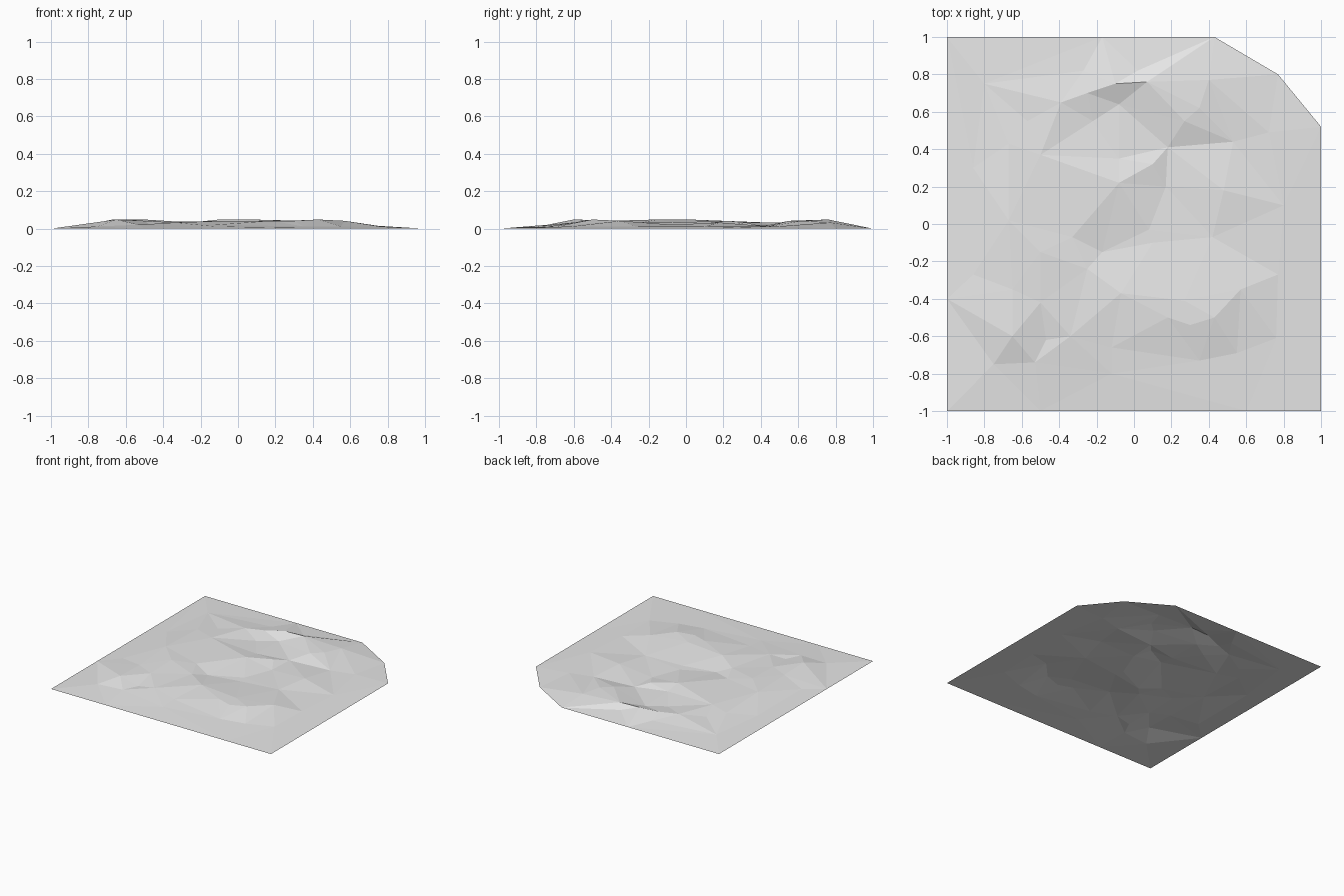
import bpy
import bmesh
from mathutils import Vector
from mathutils.geometry import delaunay_2d_cdt

default_cube = bpy.data.objects.get("Cube")
if default_cube:
    bpy.data.objects.remove(default_cube, do_unlink=True)


def make_material(name, colour):
    material = bpy.data.materials.new(name)
    material.use_nodes = True
    material.diffuse_color = colour
    material.node_tree.nodes["Principled BSDF"].inputs["Base Color"].default_value = colour
    return material


# Square border with a clipped back left corner, resting on the ground
border = [(-1, -1), (-.5, -1), (.6, -1), (1, -1), (1, -.25), (1, .52),
          (.77, .8), (.43, 1), (-.17, 1), (-1, 1), (-1, -.4)]

# Hill summits
summits = [(-.67, .02), (-.5, -.15), (-.65, -.6), (.43, -.5),
           (-.1, .75), (.07, .76)]

# Crests that run along the top of the slopes
crests = [(.18, -.5), (.3, -.54), (.27, -.41), (.57, -.35), (-.07, -.37),
          (-.65, -.35), (-.5, -.42), (-.08, .22), (.27, .55), (.35, .62)]

# Shoulders part way down
shoulders = [(-.25, -.24), (-.33, -.07), (.1, .32), (-.5, .37), (-.67, .43),
             (-.25, .7), (-.39, .65), (-.34, -.6), (.4, .77), (.48, .18)]

# Lower slopes
slopes = [(.42, -.07), (-.08, .35), (-.53, -.74), (-.12, -.66),
          (-.57, .55), (.02, .82), (-.47, -.62)]

# Valley floor and the feet of the hills
feet = [(.1, -.1), (-.17, -.15), (.08, -.03), (.17, .2), (.18, .41),
        (.53, .44), (.72, .49), (-.22, .55), (-.08, .64), (-.27, .82),
        (-.86, .3), (-.86, -.27), (-.8, .75), (-.75, -.75), (-.12, -.8),
        (.35, -.73), (.55, -.69), (.76, -.61), (.77, -.27), (.8, .1)]

# Each group of points shares one height
levels = [(border, 0), (summits, .049), (crests, .042), (shoulders, .033),
          (slopes, .021), (feet, .012)]
points = [Vector((x, y, height)) for group, height in levels for x, y in group]

# Triangulate the points into one open faceted sheet
flat_points = [point.xy for point in points]
vertices, _, triangles, originals, _, _ = delaunay_2d_cdt(flat_points, [], [], 0, 1e-5)

bm = bmesh.new()
corners = [bm.verts.new(points[source[0]]) for source in originals]
for triangle in triangles:
    bm.faces.new([corners[index] for index in triangle])
bm.normal_update()
for face in bm.faces:
    face.smooth = False
    if face.normal.z < 0:
        face.normal_flip()

mesh = bpy.data.meshes.new("terrain")
bm.to_mesh(mesh)
bm.free()
mesh.materials.append(make_material("light grey", (.8, .8, .8, 1)))
terrain = bpy.data.objects.new("terrain", mesh)
bpy.context.collection.objects.link(terrain)
